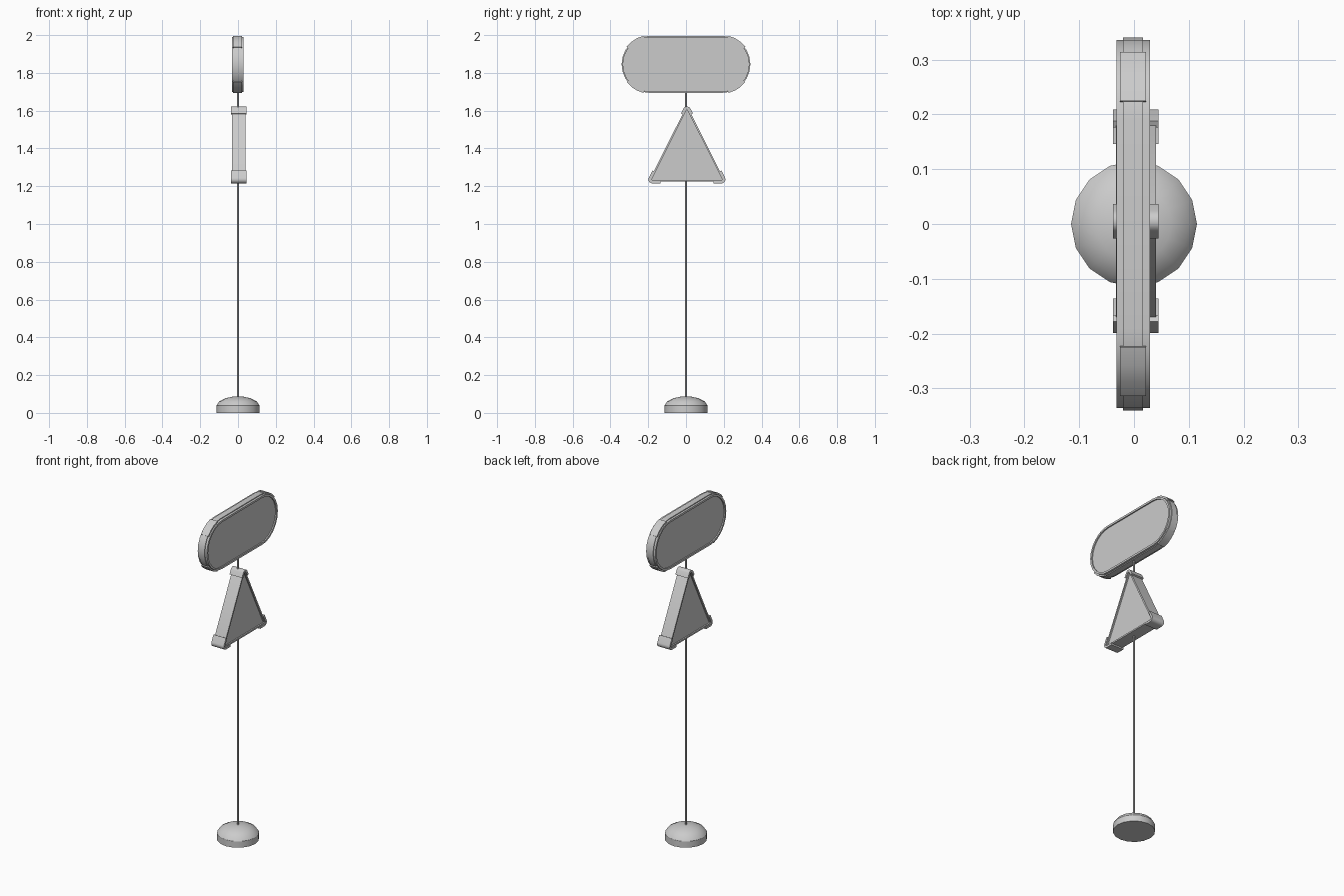
import bpy, bmesh, math
from mathutils import Vector

if "Cube" in bpy.data.objects:
    bpy.data.objects.remove(bpy.data.objects["Cube"])


def make(name, verts, faces, smooth=True):
    me = bpy.data.meshes.new(name)
    me.from_pydata(verts, [], faces)
    bm = bmesh.new()
    bm.from_mesh(me)
    bmesh.ops.remove_doubles(bm, verts=bm.verts, dist=1e-6)
    bmesh.ops.recalc_face_normals(bm, faces=bm.faces)
    bm.to_mesh(me)
    bm.free()
    ob = bpy.data.objects.new(name, me)
    bpy.context.collection.objects.link(ob)
    if smooth:
        bpy.ops.object.select_all(action='DESELECT')
        ob.select_set(True)
        bpy.context.view_layer.objects.active = ob
        bpy.ops.object.shade_smooth_by_angle(angle=math.radians(30))
    return ob


def lathe(name, profile, sides):
    n = len(profile)
    verts, faces = [], []
    for i in range(sides):
        a = 2 * math.pi * i / sides
        verts += [(r * math.cos(a), r * math.sin(a), z) for r, z in profile]
        for k in range(n - 1):
            j = (i + 1) % sides
            faces.append((i * n + k, j * n + k, j * n + k + 1, i * n + k + 1))
    faces.append([i * n for i in range(sides)])
    faces.append([i * n + n - 1 for i in range(sides)])
    return make(name, verts, faces)


def plate(name, outline, x0, x1):
    n = len(outline)
    verts = [(x, y, z) for x in (x0, x1) for y, z in outline]
    faces = [list(range(n)), list(range(n, 2 * n))]
    faces += [(i, (i + 1) % n, n + (i + 1) % n, n + i) for i in range(n)]
    return make(name, verts, faces)


def band(name, outer, inner, x0, x1, closed=True):
    """Rectangular section swept between two matching outlines."""
    n = len(outer)
    verts, faces = [], []
    for (a, b), (c, d) in zip(outer, inner):
        verts += [(x0, a, b), (x1, a, b), (x1, c, d), (x0, c, d)]
    for i in range(n if closed else n - 1):
        j = (i + 1) % n
        for k in range(4):
            m = (k + 1) % 4
            faces.append((4 * i + k, 4 * i + m, 4 * j + m, 4 * j + k))
    if not closed:
        faces += [(0, 1, 2, 3), tuple(4 * n - 4 + k for k in range(4))]
    return make(name, verts, faces)


def arc(cy, cz, r, a0, a1, n):
    return [(cy + r * math.cos(math.radians(a0 + (a1 - a0) * i / n)),
             cz + r * math.sin(math.radians(a0 + (a1 - a0) * i / n))) for i in range(n + 1)]


# Weighted base and pole
lathe("base", [(0.115, 0), (0.115, 0.038), (0.1, 0.06), (0.068, 0.077), (0.03, 0.086), (0.006, 0.087)], 16)
lathe("pole", [(0.006, 0.08), (0.006, 1.71)], 8)

# Upper pill-shaped sign
CY, CZ = 0.19, 1.845


def pill(r):
    return arc(CY, CZ, r, -90, 90, 12) + arc(-CY, CZ, r, 90, 270, 12)


plate("pill_sign_panel", pill(0.14), -0.025, 0.022)
band("pill_sign_rim", pill(0.146), pill(0.134), -0.032, 0.029)
band("pill_sign_edge_band", pill(0.151), pill(0.14), -0.02, 0.016)
for i, (s, mid) in enumerate(((1, 57), (-1, 123), (-1, 237), (1, 303))):
    band(f"pill_sign_corner_clip_{i}", arc(s * CY, CZ, 0.155, mid - 20, mid + 20, 3),
         arc(s * CY, CZ, 0.142, mid - 20, mid + 20, 3), -0.026, 0.022, False)

# Lower triangular sign
R = 0.012
corners = [Vector((-0.178, 1.236)), Vector((0.188, 1.236)), Vector((0.005, 1.601))]
sweeps = []
for i in range(3):
    d0 = corners[i] - corners[i - 1]
    d1 = corners[(i + 1) % 3] - corners[i]
    a0 = math.degrees(math.atan2(d0.y, d0.x)) - 90
    a1 = math.degrees(math.atan2(d1.y, d1.x)) - 90
    sweeps.append((a0, a0 + (a1 - a0) % 360))


def triangle(r):
    return [p for c, (a0, a1) in zip(corners, sweeps) for p in arc(c.x, c.y, r, a0, a1, 5)]


plate("triangle_sign_panel", triangle(R - 0.004), -0.025, 0.032)
band("triangle_sign_rim", triangle(R), triangle(0.003), -0.033, 0.040)


def clip_path(i, r, tail):
    pts = arc(*corners[i], r, *sweeps[i], 6)
    back = (corners[i - 1] - corners[i]).normalized() * tail
    ahead = (corners[(i + 1) % 3] - corners[i]).normalized() * tail
    first, last = Vector(pts[0]) + back, Vector(pts[-1]) + ahead
    return [tuple(first)] + pts + [tuple(last)]


for i, tail in enumerate((0.042, 0.042, 0.028)):
    band(f"triangle_sign_corner_clip_{i}", clip_path(i, 0.021, tail),
         clip_path(i, 0.008, tail), -0.038, 0.045, False)
